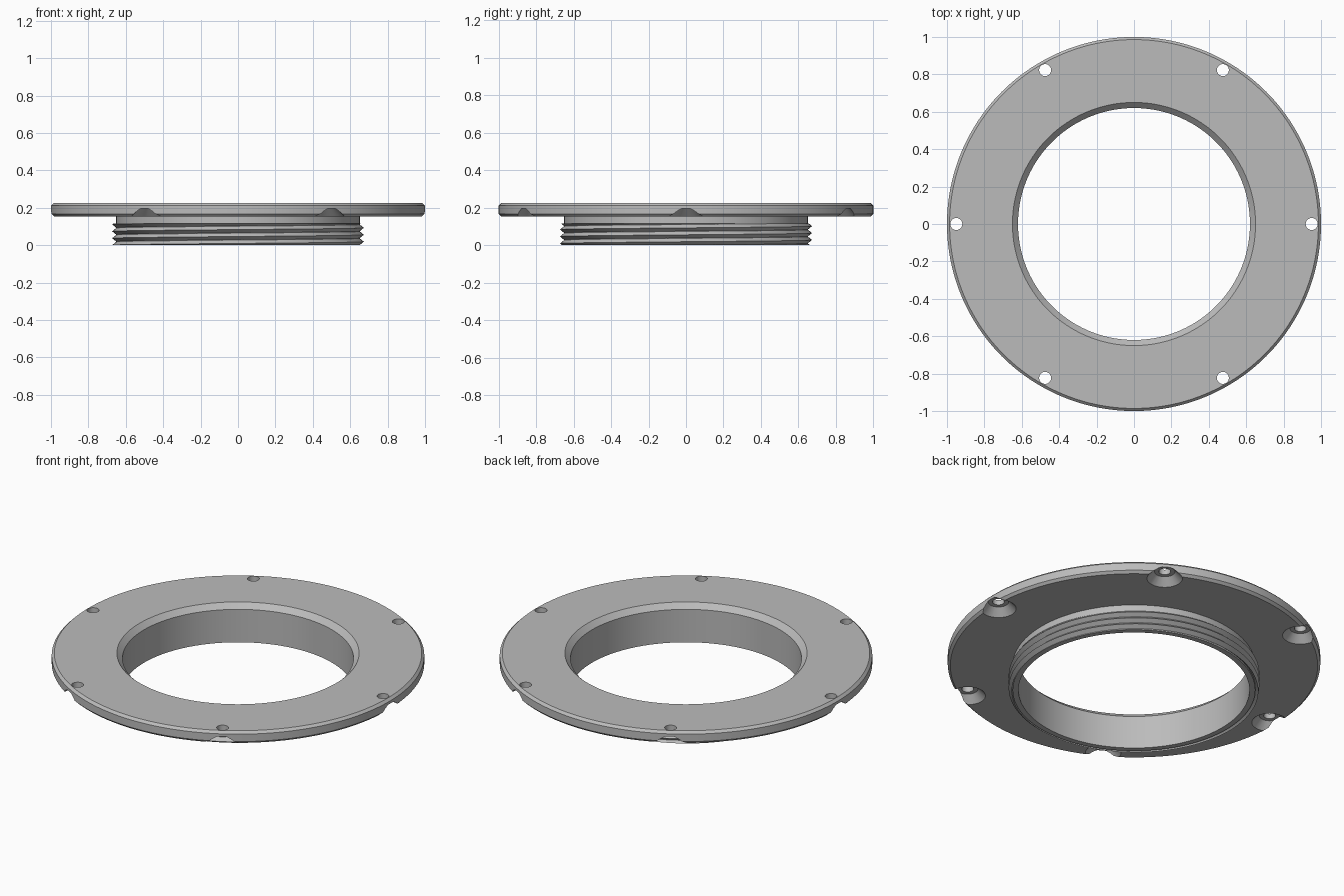
import bpy
import bmesh
from math import cos, sin, pi, radians

cube = bpy.data.objects.get("Cube")
if cube:
    bpy.data.objects.remove(cube, do_unlink=True)

grey = bpy.data.materials.new("machined grey")
grey.use_nodes = True
colour = (0.5, 0.5, 0.5, 1)
grey.diffuse_color = colour
grey.node_tree.nodes["Principled BSDF"].inputs["Base Color"].default_value = colour


def lathe(bm, profile, segments, centre=(0, 0), closed=True):
    """Turn (radius, z) points round a vertical axis; open profiles get end caps."""
    rings = []
    for i in range(segments):
        a = 2 * pi * i / segments
        rings.append([bm.verts.new((centre[0] + r * cos(a), centre[1] + r * sin(a), z))
                      for r, z in profile])
    n = len(profile)
    for i in range(segments):
        a, b = rings[i], rings[(i + 1) % segments]
        for j in range(n if closed else n - 1):
            k = (j + 1) % n
            bm.faces.new((a[j], b[j], b[k], a[k]))
    if not closed:
        bm.faces.new([ring[0] for ring in rings])
        bm.faces.new([ring[-1] for ring in rings])


def finish(bm, name):
    bmesh.ops.recalc_face_normals(bm, faces=bm.faces)
    mesh = bpy.data.meshes.new(name)
    bm.to_mesh(mesh)
    bm.free()
    mesh.materials.append(grey)
    ob = bpy.data.objects.new(name, mesh)
    bpy.context.collection.objects.link(ob)
    return ob


def activate(ob):
    bpy.ops.object.select_all(action='DESELECT')
    ob.select_set(True)
    bpy.context.view_layer.objects.active = ob


TOP, UNDER, BORE, NECK, BEVEL = 0.225, 0.153, 0.62, 0.651, 0.014

# Flange with its neck and chamfered bore
bm = bmesh.new()
lathe(bm, [(BORE, 0), (NECK, 0), (NECK, UNDER),
           (1 - BEVEL, UNDER), (1, UNDER + BEVEL),
           (1, TOP - BEVEL), (1 - BEVEL, TOP),
           (BORE + 0.03, TOP), (BORE, TOP - 0.03)], 192)
flange = finish(bm, "flange_ring")

# Six countersunk screw holes, opening downwards
bm = bmesh.new()
for i in range(6):
    a = i * pi / 3
    lathe(bm, [(0.115, UNDER - 0.02), (0.055, 0.195), (0.032, 0.195), (0.032, 0.26)],
          40, (0.95 * cos(a), 0.95 * sin(a)), closed=False)
cutter = finish(bm, "screw_hole_cutter")
cutter.hide_render = True
mod = flange.modifiers.new("screw holes", 'BOOLEAN')
mod.operation = 'DIFFERENCE'
mod.solver = 'EXACT'
mod.object = cutter
activate(flange)
bpy.ops.object.modifier_apply(modifier=mod.name)
bpy.data.objects.remove(cutter, do_unlink=True)

# Helical thread, trimmed flat at both ends
PITCH, DEPTH, THREAD_TOP, STEPS = 0.037, 0.023, 0.115, 128
bm = bmesh.new()
previous = None
for i in range(5 * STEPS):
    a = 2 * pi * i / STEPS
    mid = PITCH * (i / STEPS - 0.5)
    section = []
    for offset in (-PITCH / 2, 0, PITCH / 2):
        z = min(max(mid + offset, 0), THREAD_TOP)
        r = NECK - 0.001 + DEPTH * max(0, 1 - abs(z - mid) / (PITCH / 2))
        section.append(bm.verts.new((r * cos(a), r * sin(a), z)))
    if previous:
        for j in range(3):
            k = (j + 1) % 3
            bm.faces.new((previous[j], section[j], section[k], previous[k]))
    previous = section
bmesh.ops.remove_doubles(bm, verts=bm.verts, dist=0.00001)
thread = finish(bm, "screw_thread")

for ob in (flange, thread):
    activate(ob)
    bpy.ops.object.shade_smooth_by_angle(angle=radians(30))
